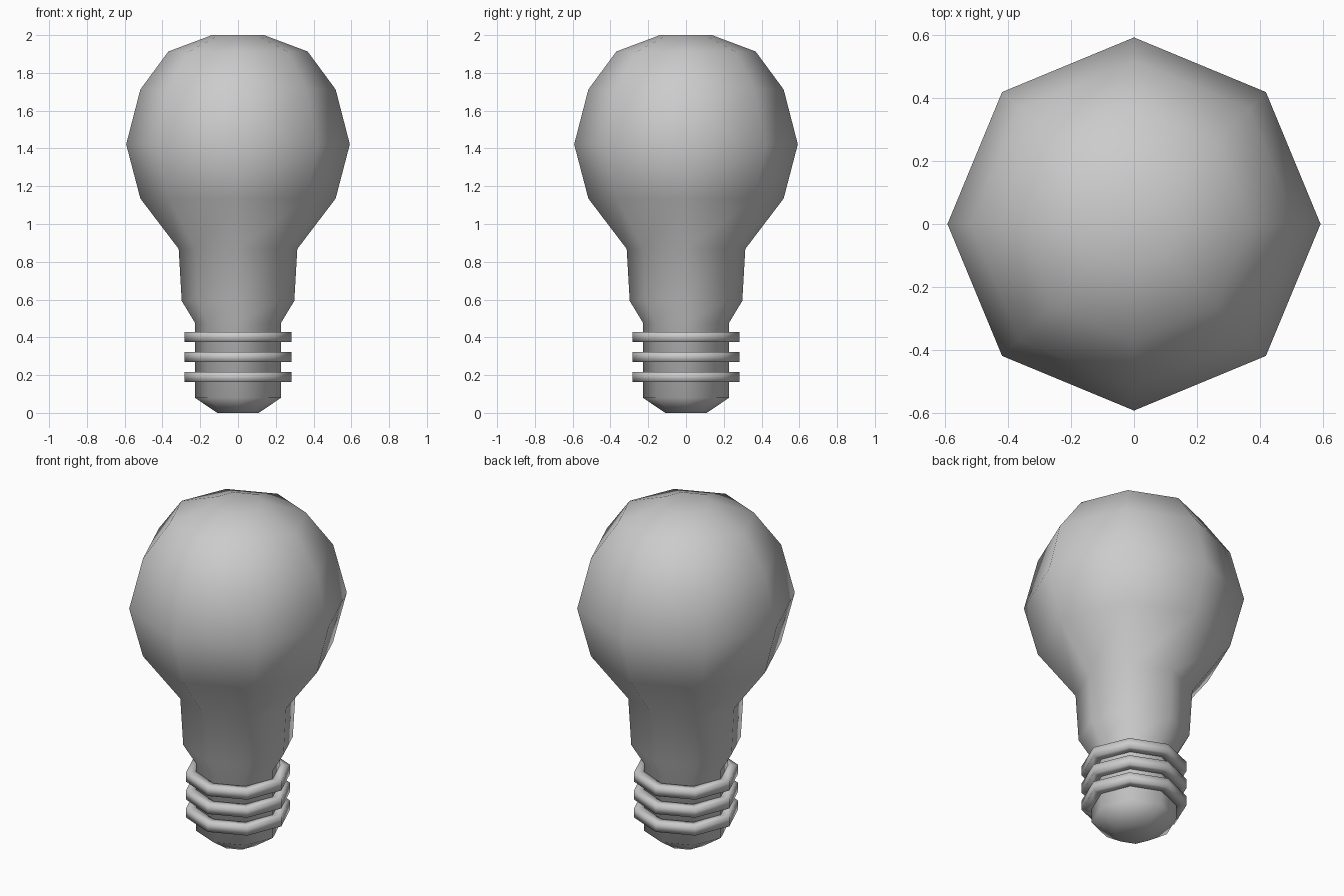
import bpy, bmesh
from math import cos, sin, tau

if "Cube" in bpy.data.objects:
    bpy.data.objects.remove(bpy.data.objects["Cube"])

SIDES = 8


def lathe(name, profile, closed=False):
    """Spin an (r, z) profile, listed bottom to top, into an eight-sided solid."""
    bm = bmesh.new()
    rings = []
    for r, z in profile:
        rings.append([bm.verts.new((r * cos(tau * i / SIDES), r * sin(tau * i / SIDES), z))
                      for i in range(SIDES)])
    pairs = list(zip(rings, rings[1:]))
    if closed:
        pairs.append((rings[-1], rings[0]))
    else:
        bm.faces.new(rings[0][::-1])
        bm.faces.new(rings[-1])
    for low, high in pairs:
        for i in range(SIDES):
            j = (i + 1) % SIDES
            bm.faces.new((low[i], low[j], high[j], high[i]))
    bmesh.ops.recalc_face_normals(bm, faces=bm.faces)
    for f in bm.faces:
        f.smooth = True
    mesh = bpy.data.meshes.new(name)
    bm.to_mesh(mesh)
    bm.free()
    obj = bpy.data.objects.new(name, mesh)
    bpy.context.collection.objects.link(obj)
    return obj


# Glass bulb, neck and socket base in one continuous skin
lathe("bulb_body", [(0.11, 0.0), (0.228, 0.08), (0.228, 0.477), (0.298, 0.593),
                    (0.314, 0.868), (0.517, 1.135), (0.592, 1.422), (0.517, 1.712),
                    (0.369, 1.913), (0.138, 2.0)])

# Screw thread: three square-section rings
for n, z in enumerate((0.19, 0.296, 0.402)):
    h = 0.027
    lathe(f"thread_ring_{n + 1}", [(0.222, z - h), (0.283, z - h),
                                   (0.283, z + h), (0.222, z + h)], closed=True)
